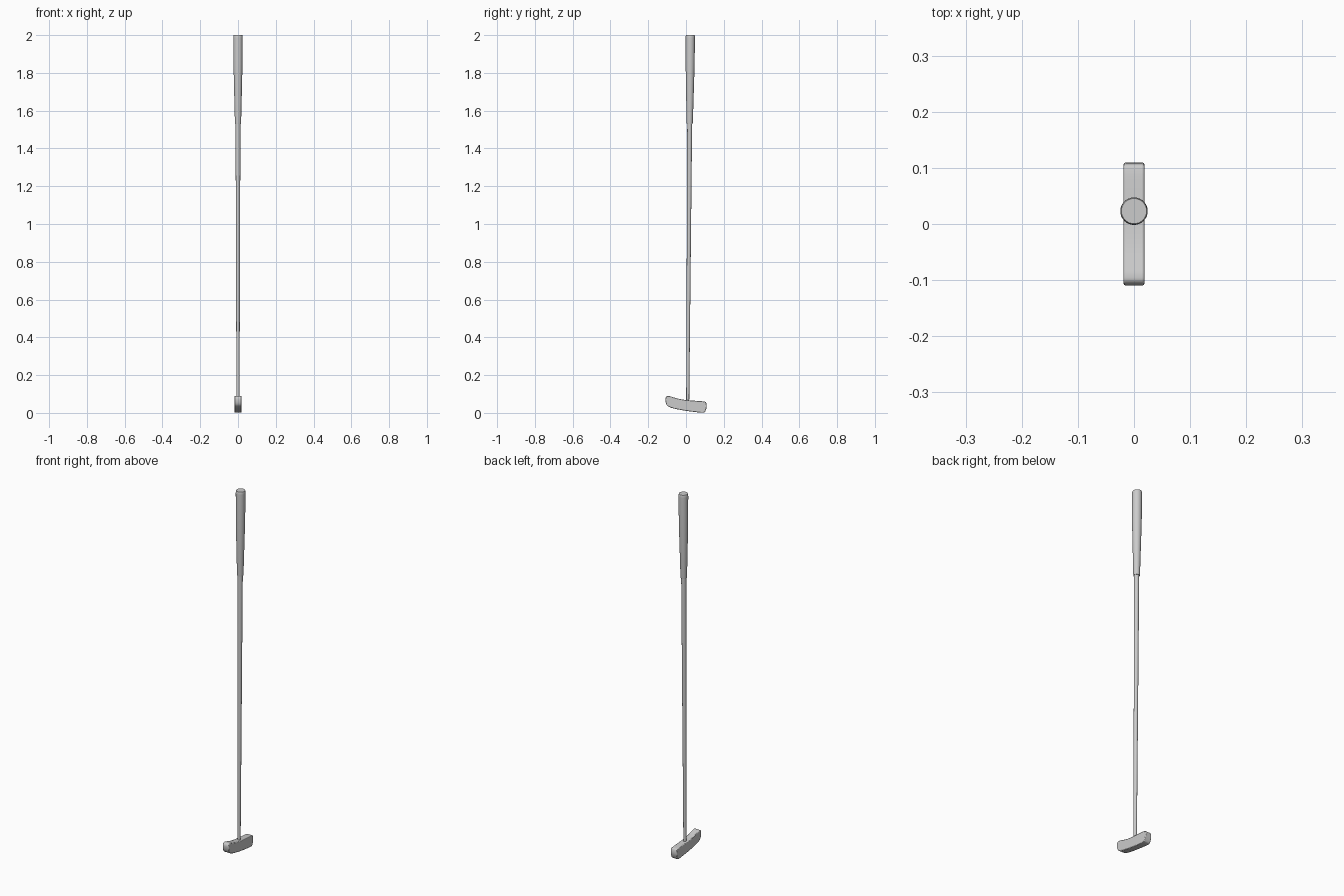
import bpy, bmesh, math
from mathutils import Vector

if "Cube" in bpy.data.objects:
    bpy.data.objects.remove(bpy.data.objects["Cube"])


def finish(bm, name, angle=35):
    bmesh.ops.recalc_face_normals(bm, faces=bm.faces)
    me = bpy.data.meshes.new(name)
    bm.to_mesh(me)
    bm.free()
    ob = bpy.data.objects.new(name, me)
    bpy.context.collection.objects.link(ob)
    bpy.ops.object.select_all(action='DESELECT')
    bpy.context.view_layer.objects.active = ob
    ob.select_set(True)
    bpy.ops.object.shade_smooth_by_angle(angle=math.radians(angle))
    return ob


# centre line of the club, leaning slightly towards +y
def axis(z):
    return 0.009 + (0.023 - 0.009) * (z - 0.05) / 1.95


# round tapered part along the leaning centre line
def lathe(name, profile, sides=32):
    bm = bmesh.new()
    rings = []
    for r, z in profile:
        rings.append([bm.verts.new((r * math.cos(2 * math.pi * i / sides),
                                    axis(z) + r * math.sin(2 * math.pi * i / sides), z))
                      for i in range(sides)])
    for a, b in zip(rings, rings[1:]):
        for i in range(sides):
            j = (i + 1) % sides
            bm.faces.new((a[i], a[j], b[j], b[i]))
    bm.faces.new(rings[0][::-1])
    bm.faces.new(rings[-1])
    return finish(name=name, bm=bm)


# closed smooth curve through the outline points
def smooth_loop(pts, steps=4):
    p = [Vector(q) for q in pts]
    n, out = len(p), []
    for i in range(n):
        a, b, c, d = p[i - 1], p[i], p[(i + 1) % n], p[(i + 2) % n]
        for s in range(steps):
            t = s / steps
            out.append(0.5 * (2 * b + (c - a) * t + (2 * a - 5 * b + 4 * c - d) * t * t
                              + (3 * b - a - 3 * c + d) * t ** 3))
    return out


# putter head: side outline (y, z) extruded across x
outline = [(-0.102, 0.088), (-0.109, 0.076), (-0.107, 0.053), (-0.097, 0.037),
           (-0.075, 0.026), (-0.04, 0.018), (0.0, 0.011), (0.045, 0.005),
           (0.088, 0.001), (0.101, 0.007), (0.109, 0.030), (0.107, 0.052),
           (0.097, 0.060), (0.05, 0.064), (0.0, 0.068), (-0.04, 0.075),
           (-0.075, 0.085), (-0.09, 0.089)]
bm = bmesh.new()
face = bm.faces.new([bm.verts.new((-0.0185, v.x, v.y)) for v in smooth_loop(outline)])
ext = bmesh.ops.extrude_face_region(bm, geom=[face])
bmesh.ops.translate(bm, vec=(0.037, 0, 0),
                    verts=[g for g in ext['geom'] if isinstance(g, bmesh.types.BMVert)])
head = finish(bm, "putter_head")
bev = head.modifiers.new("soft_edges", 'BEVEL')
bev.width = 0.003
bev.segments = 2
bev.limit_method = 'ANGLE'
bev.angle_limit = math.radians(50)

# shaft
lathe("shaft", [(0.008, 0.05), (0.013, 1.56)])

# grip with a softened butt end
lathe("grip", [(0.0155, 1.53), (0.0165, 1.54), (0.0235, 1.83), (0.0245, 1.985),
               (0.0243, 1.994), (0.0225, 2.0)])
